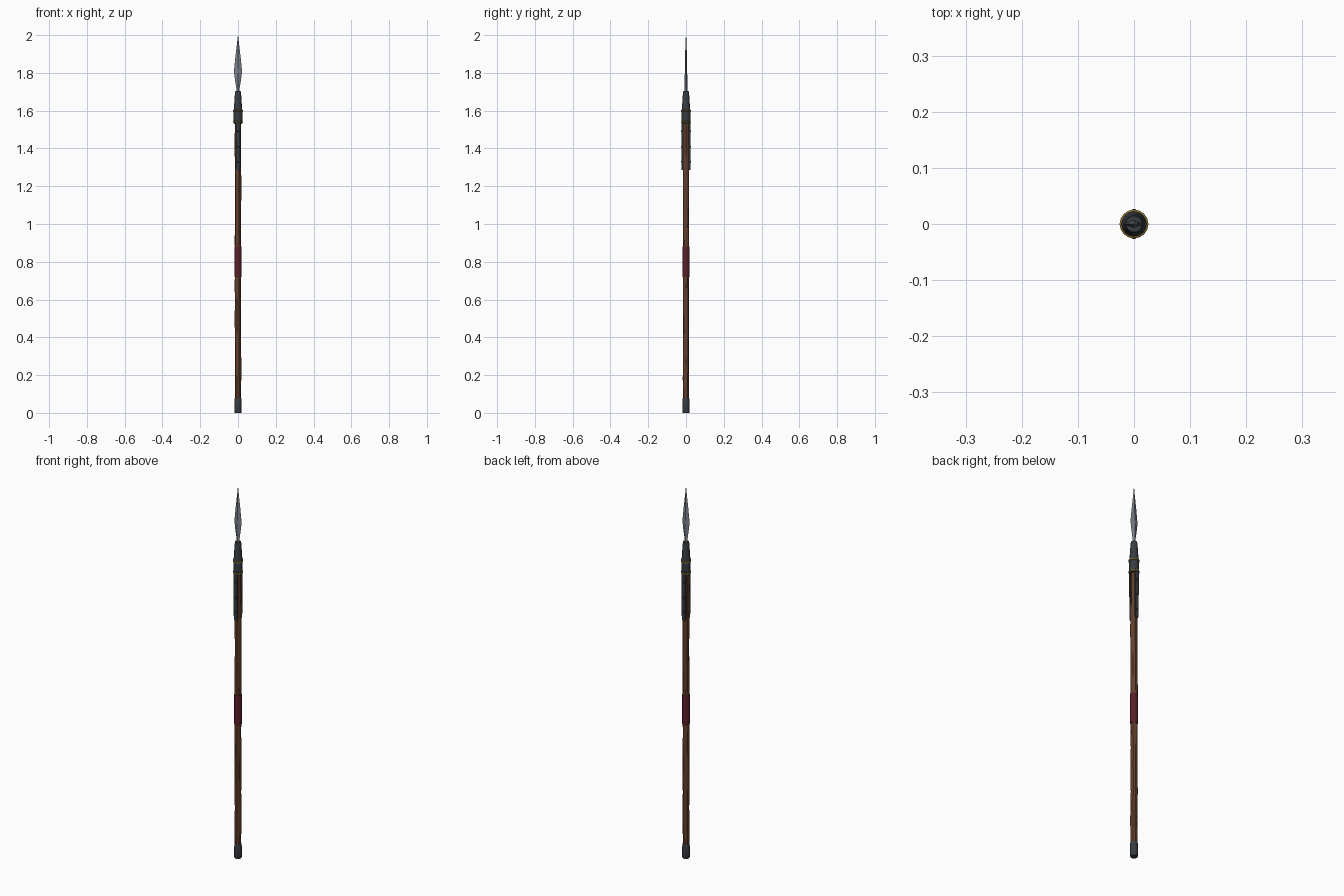
import bpy, bmesh, math, random

if "Cube" in bpy.data.objects:
    bpy.data.objects.remove(bpy.data.objects["Cube"])
random.seed(4)

def mat(name, r, g, b):
    m = bpy.data.materials.new(name)
    m.diffuse_color = (r, g, b, 1)
    m.use_nodes = True
    m.node_tree.nodes["Principled BSDF"].inputs["Base Color"].default_value = m.diffuse_color
    return m

WOOD = mat("brown wood", 0.125, 0.05, 0.025)
IRON = mat("dark iron", 0.04, 0.046, 0.052)
STEEL = mat("blade steel", 0.2, 0.22, 0.25)
LEATHER = mat("red leather", 0.10, 0.014, 0.02)
BRASS = mat("brass", 0.24, 0.16, 0.035)

def finish(name, bm, material, smooth=None):
    bmesh.ops.recalc_face_normals(bm, faces=bm.faces)
    me = bpy.data.meshes.new(name)
    bm.to_mesh(me)
    bm.free()
    me.materials.append(material)
    ob = bpy.data.objects.new(name, me)
    bpy.context.collection.objects.link(ob)
    if smooth:
        bpy.context.view_layer.objects.active = ob
        ob.select_set(True)
        bpy.ops.object.shade_smooth_by_angle(angle=math.radians(smooth))
        ob.select_set(False)
    return ob

def loft(name, rings, material, n=12, smooth=None, wobble=0.0):
    """Closed skin through rings of (z, half width x, half width y)."""
    bm = bmesh.new()
    prev = None
    for z, rx, ry in rings:
        ox, oy = random.uniform(-wobble, wobble), random.uniform(-wobble, wobble)
        ring = []
        for i in range(n):
            a = 2 * math.pi * i / n
            k = 1 + random.uniform(-wobble, wobble) * 20
            ring.append(bm.verts.new((ox + rx * k * math.cos(a), oy + ry * k * math.sin(a), z)))
        if prev:
            for i in range(n):
                j = (i + 1) % n
                bm.faces.new((prev[i], prev[j], ring[j], ring[i]))
        else:
            bm.faces.new(ring)
        prev = ring
    bm.faces.new(prev)
    return finish(name, bm, material, smooth)

def turned(name, profile, material, n=16, smooth=35):
    return loft(name, [(z, r, r) for z, r in profile], material, n, smooth)

# Slightly uneven, hand-carved shaft
loft("shaft", [(0.03 + 0.08 * i, 0.0168 - 0.0006 * (i % 3 == 1), 0.0168) for i in range(20)],
     WOOD, 10, 35, 0.0012)

# Butt cap
turned("butt_cap", [(0, 0.017), (0.006, 0.0195), (0.07, 0.0185), (0.075, 0.0172)], IRON)

# Wound leather grip
wraps = 12
grip = []
for i in range(wraps):
    z = 0.72 + 0.16 * i / wraps
    grip += [(z, 0.0182), (z + 0.005, 0.0192), (z + 0.0105, 0.0192)]
turned("leather_grip", grip + [(0.88, 0.0182)], LEATHER)

# Socket and its two brass rings
turned("socket", [(1.53, 0.0215), (1.54, 0.0228), (1.60, 0.0228), (1.61, 0.0215),
                  (1.66, 0.0185), (1.69, 0.0165), (1.703, 0.0145)], IRON)
for label, z in (("lower", 1.54), ("upper", 1.60)):
    turned(label + "_brass_ring", [(z - 0.005, 0.0225), (z - 0.003, 0.0258),
                                   (z + 0.003, 0.0258), (z + 0.005, 0.0225)], BRASS)

# Straps down the front and back of the shaft, each with rivets
for label, s in (("front", -1), ("back", 1)):
    bm = bmesh.new()
    outline = [(-0.011, 1.55), (0.011, 1.55), (0.0095, 1.295), (0.006, 1.285), (-0.006, 1.285), (-0.0095, 1.295)]
    face = bm.faces.new([bm.verts.new((x, s * 0.0155, z)) for x, z in outline])
    out = bmesh.ops.extrude_face_region(bm, geom=[face])
    for v in out["geom"]:
        if isinstance(v, bmesh.types.BMVert):
            v.co.y = s * 0.0225
    finish(label + "_strap", bm, IRON)
    for k, z in enumerate((1.33, 1.41, 1.49)):
        bm = bmesh.new()
        bmesh.ops.create_uvsphere(bm, u_segments=8, v_segments=6, radius=0.0045)
        for v in bm.verts:
            v.co.y += s * 0.0228
            v.co.z += z
        finish(f"{label}_rivet_{k}", bm, IRON, 60)

# Leaf-shaped blade with a diamond section
loft("blade", [(1.69, 0.008, 0.0075), (1.72, 0.009, 0.0075), (1.76, 0.0155, 0.007),
               (1.80, 0.0205, 0.0065), (1.82, 0.0205, 0.0062), (1.88, 0.0145, 0.005),
               (1.95, 0.006, 0.0033), (2.0, 0.0006, 0.0006)], STEEL, 4)
